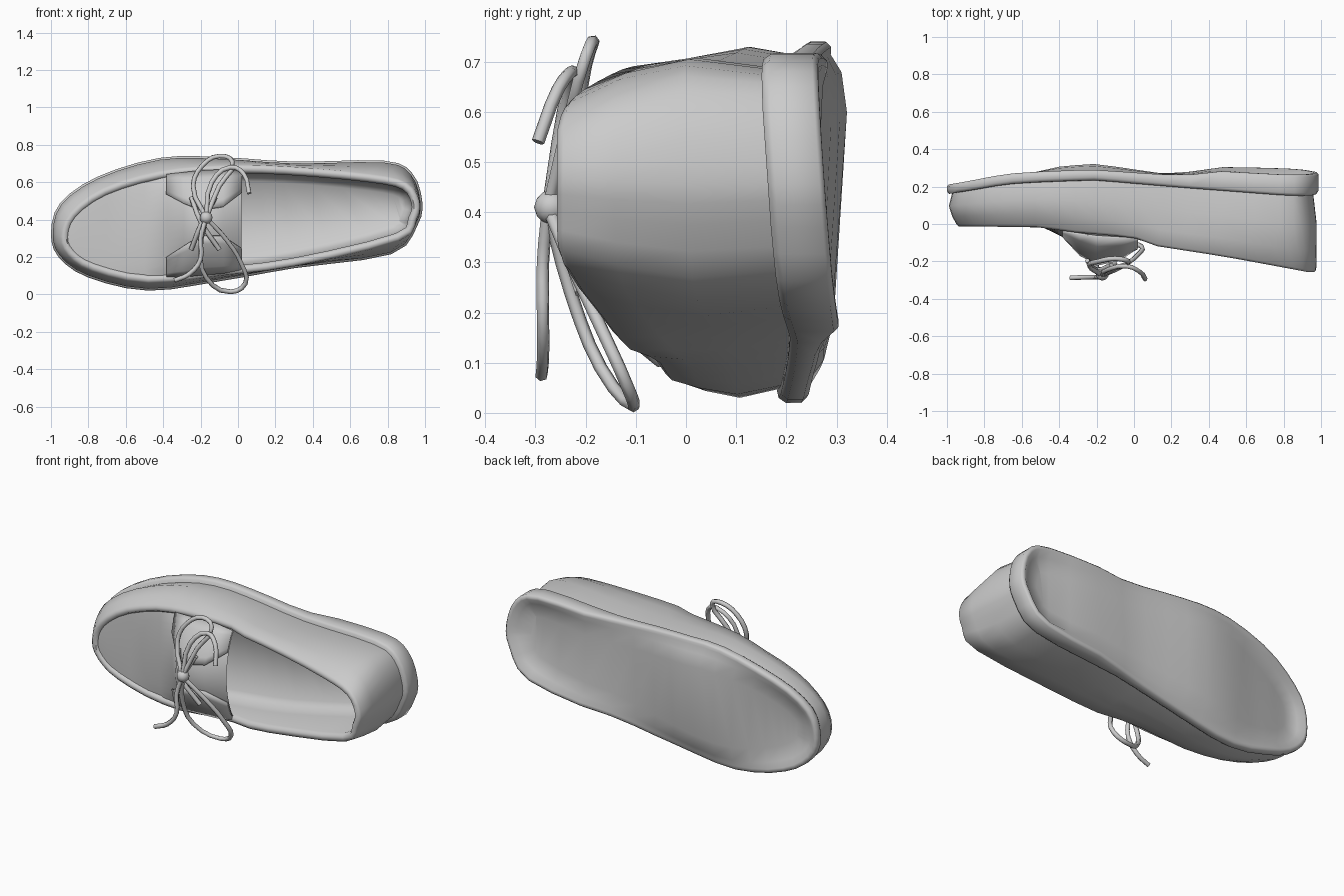
import bpy, bmesh, math
from mathutils import Vector

if "Cube" in bpy.data.objects:
    bpy.data.objects.remove(bpy.data.objects["Cube"])

SUB = 3  # samples per outline control point


def table(pts, x):
    """Piecewise-linear lookup."""
    if x <= pts[0][0]:
        return pts[0][1]
    for (a, b), (c, d) in zip(pts, pts[1:]):
        if x <= c:
            return b + (d - b) * (x - a) / (c - a)
    return pts[-1][1]


def smooth_loop(pts):
    """Closed Catmull-Rom through (x, z) points."""
    p = [Vector(q) for q in pts]
    n, out = len(p), []
    for i in range(n):
        a, b, c, d = (p[(i + k) % n] for k in (-1, 0, 1, 2))
        for s in range(SUB):
            t = s / SUB
            out.append(0.5 * (2 * b + (c - a) * t + (2 * a - 5 * b + 4 * c - d) * t * t
                              + (3 * b - a - 3 * c + d) * t ** 3))
    return out


def inset(loop, d):
    n, out = len(loop), []
    for i in range(n):
        t = (loop[(i + 1) % n] - loop[i - 1]).normalized()
        out.append(loop[i] + Vector((t.y, -t.x)) * d)
    return out


def blend(a, b, t):
    return [p.lerp(q, t) for p, q in zip(a, b)]


def finish(name, bm, angle=60):
    bmesh.ops.recalc_face_normals(bm, faces=bm.faces)
    me = bpy.data.meshes.new(name)
    bm.to_mesh(me)
    bm.free()
    ob = bpy.data.objects.new(name, me)
    bpy.context.collection.objects.link(ob)
    bpy.ops.object.select_all(action='DESELECT')
    ob.select_set(True)
    bpy.context.view_layer.objects.active = ob
    bpy.ops.object.shade_smooth_by_angle(angle=math.radians(angle))
    return ob


def loft(name, rings):
    """Bridge (loop, depth function) rings and close the last one across its width."""
    bm = bmesh.new()
    vs = [[bm.verts.new((p.x, fy(p), p.y)) for p in loop] for loop, fy in rings]
    n = len(vs[0])
    for a, b in zip(vs, vs[1:]):
        for i in range(n):
            j = (i + 1) % n
            bm.faces.new((a[i], a[j], b[j], b[i]))
    last = vs[-1]
    for i in range(n // 2):
        quad = [last[i], last[i + 1], last[(n - i - 1) % n], last[(n - i) % n]]
        bm.faces.new(list(dict.fromkeys(quad)))
    return finish(name, bm)


def arch_patch(name, rows, spans, cols, lift=0.0, thick=0.0):
    """Grid of arches across the foot; rows are x, z low, z high, y edge, y centre."""
    bm = bmesh.new()
    grid = []
    for (x, lo, hi, ye, yc), (t0, t1) in zip(rows, spans):
        line = []
        for c in range(cols + 1):
            t = t0 + (t1 - t0) * c / cols
            arch = max(0.0, math.sin(math.pi * t)) ** 0.75
            line.append(bm.verts.new((x, ye + (yc - ye) * arch - lift, lo + (hi - lo) * t)))
        grid.append(line)
    for a, b in zip(grid, grid[1:]):
        for c in range(cols):
            bm.faces.new((a[c], a[c + 1], b[c + 1], b[c]))
    ob = finish(name, bm)
    if thick:
        m = ob.modifiers.new("thickness", 'SOLIDIFY')
        m.thickness = thick
        m.offset = 0
    return ob


def lace(name, pts, r=0.013):
    cu = bpy.data.curves.new(name, 'CURVE')
    cu.dimensions = '3D'
    cu.bevel_depth = r
    cu.bevel_resolution = 1
    cu.resolution_u = 3
    cu.use_fill_caps = True
    sp = cu.splines.new('BEZIER')
    sp.bezier_points.add(len(pts) - 1)
    for bp, p in zip(sp.bezier_points, pts):
        bp.co = p
        bp.handle_left_type = bp.handle_right_type = 'AUTO'
    ob = bpy.data.objects.new(name, cu)
    bpy.context.collection.objects.link(ob)


# Outlines: toe first, along the high side to the heel, back along the low side
outline = smooth_loop([(-1, .33), (-.95, .49), (-.75, .63), (-.42, .73), (-.1, .735), (.3, .71),
                       (.78, .715), (.93, .65), (.985, .5), (.96, .37), (.82, .215), (.3, .14),
                       (-.1, .07), (-.48, .02), (-.8, .09), (-.96, .2)])
rim = smooth_loop([(-.95, .31), (-.9, .44), (-.72, .57), (-.42, .66), (-.1, .69), (.25, .685),
                   (.7, .645), (.9, .6), (.97, .5), (.955, .4), (.86, .285), (.3, .15),
                   (-.1, .1), (-.48, .06), (-.78, .125), (-.91, .21)])


def twist(p):
    """The sole tips one way at the ball and the other way at the heel."""
    return (p.y - .4) * table([(-1, 0), (-.6, .06), (-.2, .06), (.3, -.03), (.8, -.07)], p.x)


def sole_bottom(p):
    return twist(p) + table([(-1, .21), (-.7, .255), (-.25, .27), (.25, .265), (.45, .295), (.97, .28)], p.x)


def sole_top(p):
    return twist(p) + table([(-1, .16), (-.7, .2), (-.2, .215), (.3, .2), (.95, .167)], p.x)


def rim_y(p):
    return table([(-1, 0), (-.5, -.005), (-.35, -.03), (0, -.06), (.08, -.1), (.5, -.165), (.93, -.245)], p.x)


def tread(p):
    """Hollow (positive) under toe and heel, bulging under the ball."""
    return table([(-.95, .05), (-.65, .02), (-.4, -.03), (-.2, -.04), (.2, 0), (.5, .02), (.8, .05)], p.x)


# Sole with a rounded edge and a shaped underside
loft("sole", [
    (inset(outline, .06), sole_top),
    (inset(outline, .01), sole_top),
    (outline, lambda p: sole_top(p) + .015),
    (outline, lambda p: sole_bottom(p) - .01),
    (inset(outline, .01), sole_bottom),
    (inset(outline, .025), sole_bottom),
    (inset(outline, .06), lambda p: sole_bottom(p) - .6 * tread(p)),
    (inset(outline, .14), lambda p: sole_bottom(p) - tread(p)),
])

# Upper wall, rolled collar, lining and insole
loft("upper", [
    (inset(outline, .03), lambda p: sole_top(p) + .01),
    (inset(outline, .01), lambda p: sole_top(p) * .6 + rim_y(p) * .4),
    (blend(inset(outline, .01), rim, .45), lambda p: sole_top(p) * .25 + rim_y(p) * .75),
    (rim, rim_y),
    (inset(rim, .012), lambda p: rim_y(p) - .012),
    (inset(rim, .032), lambda p: rim_y(p) - .012),
    (inset(rim, .045), lambda p: rim_y(p) + .01),
    (inset(rim, .045), lambda p: .04),
    (inset(rim, .06), lambda p: .1),
    (inset(rim, .09), lambda p: .135),
])

# Vamp plug rising into the tongue
vamp_rows = [(-.92, .25, .36, 0, 0), (-.85, .19, .45, 0, -.005), (-.7, .125, .55, 0, 0),
             (-.5, .09, .62, 0, -.012), (-.38, .09, .645, -.02, -.07), (-.29, .09, .655, -.03, -.17),
             (-.2, .10, .665, -.04, -.215), (-.08, .11, .67, -.05, -.19), (.02, .13, .66, -.06, -.135)]
arch_patch("vamp_and_tongue", vamp_rows, [(0, 1)] * 9, 14)

# Pointed lacing flaps on both sides of the tongue
reach = [.2, .3, .38, .36, .22]
flap_rows = [vamp_rows[4]] + vamp_rows[5:]
arch_patch("lace_flap_low", flap_rows, [(.01, r) for r in reach], 5, .012, .012)
arch_patch("lace_flap_high", flap_rows, [(1 - r, .99) for r in reach], 5, .012, .012)

# Laces: crossings, bow loops, loose ends and knot
lace("lace_cross_1", [(-.25, -.195, .24), (-.2, -.245, .37), (-.12, -.22, .52)])
lace("lace_cross_2", [(-.25, -.195, .52), (-.2, -.245, .39), (-.1, -.21, .24)])
knot = (-.17, -.275, .41)
lace("bow_loop_high", [knot, (-.24, -.22, .58), (-.19, -.2, .69), (-.1, -.185, .74),
                       (-.03, -.2, .71), (-.1, -.235, .58), knot])
lace("bow_loop_low", [knot, (-.2, -.23, .24), (-.17, -.17, .09), (-.04, -.105, .014),
                      (.04, -.12, .06), (.02, -.165, .16), (-.06, -.225, .29), knot])
lace("lace_end_high", [knot, (-.14, -.245, .6), (-.04, -.225, .68), (.03, -.255, .645), (.06, -.295, .54)])
lace("lace_end_low", [knot, (-.2, -.285, .3), (-.2, -.285, .19), (-.26, -.285, .11), (-.34, -.288, .075)])
bm = bmesh.new()
bmesh.ops.create_icosphere(bm, subdivisions=2, radius=.035)
bmesh.ops.translate(bm, vec=(-.17, -.268, .41), verts=bm.verts)
finish("lace_knot", bm)
